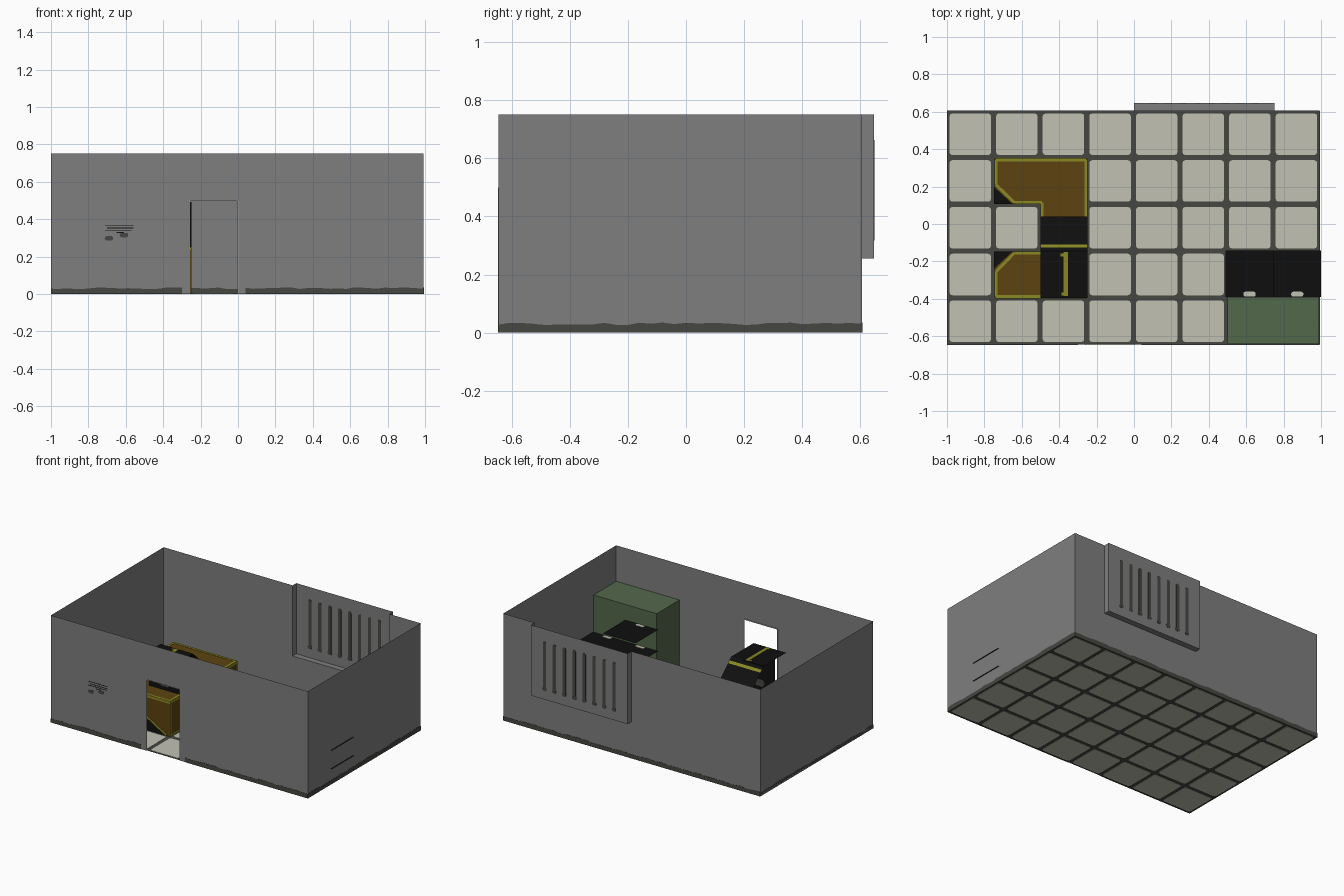
import bpy, math, random
from mathutils import Vector

if "Cube" in bpy.data.objects:
    bpy.data.objects.remove(bpy.data.objects["Cube"])

random.seed(4)


def mat(name, r, g, b):
    m = bpy.data.materials.new(name)
    lin = lambda c: ((c / 255 + 0.055) / 1.055) ** 2.4 if c > 10 else c / 255 / 12.92
    m.diffuse_color = (lin(r), lin(g), lin(b), 1)
    m.use_nodes = True
    m.node_tree.nodes["Principled BSDF"].inputs["Base Color"].default_value = m.diffuse_color
    return m


WALL = mat("wall_grey", 126, 126, 126)
DARK = mat("dark_grey", 70, 70, 65)
TILE = mat("pale_tile", 193, 193, 180)
BROWN = mat("brown_wood", 92, 66, 16)
YELLOW = mat("olive_yellow", 138, 136, 34)
GREEN = mat("cabinet_green", 84, 104, 76)
BLACK = mat("black", 15, 15, 15)


def mesh(name, verts, faces, m):
    me = bpy.data.meshes.new(name)
    me.from_pydata(verts, [], faces)
    me.materials.append(m)
    ob = bpy.data.objects.new(name, me)
    bpy.context.collection.objects.link(ob)
    return ob


def place(p, axis, d):
    """Put a 2D point on the plane at distance d along the given axis."""
    q = list(p)
    q.insert("xyz".index(axis), d)
    return tuple(q)


def sheet(name, a, b, axis, d, m):
    """Single rectangular face at right angles to an axis."""
    pts = [a, (b[0], a[1]), b, (a[0], b[1])]
    return mesh(name, [place(p, axis, d) for p in pts], [(0, 1, 2, 3)], m)


def prism(name, pts, axis, lo, hi, m):
    """Extruded 2D outline."""
    n = len(pts)
    v = [place(p, axis, lo) for p in pts] + [place(p, axis, hi) for p in pts]
    f = [tuple(range(n))[::-1], tuple(range(n, 2 * n))]
    f += [(i, (i + 1) % n, n + (i + 1) % n, n + i) for i in range(n)]
    ob = mesh(name, v, f, m)
    import bmesh
    bm = bmesh.new()
    bm.from_mesh(ob.data)
    bmesh.ops.recalc_face_normals(bm, faces=bm.faces)
    bm.to_mesh(ob.data)
    bm.free()
    return ob


def box(name, a, b, m):
    pts = [(a[0], a[1]), (b[0], a[1]), (b[0], b[1]), (a[0], b[1])]
    return prism(name, pts, "z", a[2], b[2], m)


def strip(name, p, q, w, axis, lo, hi, m):
    """Flat bar between two 2D points."""
    p, q = Vector(p), Vector(q)
    d = (q - p).normalized() * w / 2
    s = Vector((-d.y, d.x))
    return prism(name, [tuple(c) for c in (p + s, q + s, q - s, p - s)], axis, lo, hi, m)


def rounded(cx, cy, w, h, r, seg=3):
    pts = []
    for k, (sx, sy) in enumerate([(1, 1), (-1, 1), (-1, -1), (1, -1)]):
        for i in range(seg + 1):
            a = math.pi / 2 * (k + i / seg)
            pts.append((cx + sx * (w / 2 - r) + r * math.cos(a),
                        cy + sy * (h / 2 - r) + r * math.sin(a)))
    return pts


X0, X1, Y0, Y1, H = -1.0, 0.993, -0.645, 0.605, 0.75
YV = 0.646

# floor with pale tiles showing on both sides
sheet("floor_grout", (X0, Y0), (X1, Y1), "z", 0.002, DARK)
cw, ch = (X1 - X0) / 8, (Y1 - Y0) / 5
for i in range(8):
    for j in range(5):
        prism("floor_tile", rounded(X0 + cw * (i + .5), Y0 + ch * (j + .5), .222, .222, .015, 2),
              "z", 0, 0.004, TILE)

# thin walls, with a doorway in front and a vent opening behind
sheet("left_wall", (Y0, 0), (Y1, H), "x", X0, WALL)
sheet("right_wall", (Y0, 0), (Y1, H), "x", X1, WALL)
for a, b in [((X0, 0), (-.26, H)), ((-.26, .5), (0, H)), ((0, 0), (X1, H))]:
    sheet("front_wall", a, b, "y", Y0, WALL)
for a, b in [((X0, 0), (0, H)), ((0, 0), (.75, .255)), ((.75, 0), (X1, H))]:
    sheet("back_wall", a, b, "y", Y1, WALL)

# vent recess bulging out of the back wall
sheet("vent_panel", (0, .255), (.75, H), "y", YV, WALL)
sheet("vent_ledge", (0, Y1), (.75, YV), "z", .255, WALL)
for x in (0, .75):
    sheet("vent_side", (Y1, .255), (YV, H), "x", x, WALL)
for i in range(8):
    x = .106 + i * .077
    prism("vent_slot", rounded(x, .49, .024, .345, .0115), "y", YV - .002, YV + .002, DARK)
    prism("vent_slot_end", rounded(x, .33, .034, .028, .012), "y", YV - .0015, YV + .0015, DARK)


# ragged dark baseboards
def baseboard(a, b, axis, d):
    n = max(2, int((b - a) / .04))
    top = [(a + (b - a) * i / n, .03 + random.uniform(-.004, .005)) for i in range(n + 1)]
    prism("baseboard", [(a, 0)] + [(b, 0)] + top[::-1], axis, d - .0015, d + .0015, DARK)


baseboard(X0, -.3, "y", Y0)
baseboard(.04, X1, "y", Y0)
baseboard(X0, X1, "y", Y1)
baseboard(Y0, Y1, "x", X0 + .0015)
baseboard(Y0, Y1, "x", X1)

# pale door jambs
for x in (-.26, 0):
    box("door_jamb", (x - .003, Y0 - .001, 0), (x + .003, Y0 + .006, .5), TILE)
box("door_lintel", (-.26, Y0 - .001, .497), (0, Y0 + .006, .5), TILE)

# small notice on the front wall
for z, a, b in [(.367, -.71, -.56), (.352, -.7, -.56), (.34, -.71, -.57), (.328, -.65, -.61)]:
    strip("notice_line", (a, z), (b, z), .004, "y", Y0 - .001, Y0 + .001, BLACK)
for x, z, w in [(-.69, .298, .045), (-.61, .315, .045)]:
    prism("notice_blot", rounded(x, z, w, .024, .011), "y", Y0 - .001, Y0 + .001, DARK)

# U-shaped desk
DT, L, R, M, B, F = .25, -.745, -.25, -.5, .35, -.395
prism("desk_body", [(L, B), (R, B), (R, F), (L, F), (L, -.148), (M, -.148), (M, .108), (L, .108)],
      "z", .004, DT, BROWN)
# yellow edging on the desk top
e = .007
edge_runs = [
    [(M + e, .04), (M + e, .115), (-.64, .115), (L + e, .21), (L + e, B - e), (R - e, B - e), (R - e, F)],
    [(M, -.155), (-.64, -.155), (L + e, -.255), (L + e, F + e), (R, F + e)]]
for run in edge_runs:
    for p, q in zip(run, run[1:]):
        strip("desk_top_edging", p, q, .016, "z", DT - .002, DT + .002, YELLOW)
# dark cut corners on the desk top
for y in (.108, -.148):
    s = 1 if y > 0 else -1
    prism("desk_dark_corner", [(L - .003, y), (-.65, y), (L - .003, y + s * .09)], "z",
          DT - .002, DT + .003, BLACK)
# desk front and side panels: edging and dark lower corners
for x in (M, R):
    x0 = x - .25
    prism("desk_front_dark", [(max(x0, L), .005), (x - .03, .005), (max(x0, L), .13)], "y",
          F - .002, F + .002, BLACK)
    strip("desk_front_diagonal", (x0 + .008, .135), (x - .03, .01), .014, "y", F - .003, F + .002, YELLOW)
for z in (.012, DT - .008):
    strip("desk_side_edging", (F, z), (B, z), .016, "x", R - .002, R + .002, YELLOW)
    strip("desk_back_edging", (L, z), (R, z), .016, "y", B - .002, B + .002, YELLOW)
strip("desk_front_edging", (L, DT - .008), (R, DT - .008), .016, "y", F - .002, F + .002, YELLOW)
for y in (F + e, B - e):
    strip("desk_corner_edging", (y, .005), (y, DT), .016, "x", R - .002, R + .002, YELLOW)

# black hood above the desk: flat top, sloping sheet and upright sheet
xs = (-.5, -.248)
sheet("hood_top", (xs[0], F), (xs[1], -.145), "z", .492, BLACK)
mesh("hood_slope", [(xs[0], -.145, .49), (xs[1], -.145, .49), (xs[1], .04, .32), (xs[0], .04, .32)],
     [(0, 1, 2, 3)], BLACK)
sheet("hood_upright", (xs[0], DT), (xs[1], .492), "y", -.27, BLACK)
prism("hood_dial", rounded(-.38, .3, .08, .05, .02), "y", -.273, -.268, DARK)
strip("hood_stripe", (-.365, F + .01), (-.365, -.15), .024, "z", .490, .495, YELLOW)
for x, y in [(-.382, -.165), (-.375, -.375)]:
    box("hood_stripe_end", (x - .012, y - .008, .490), (x + .012, y + .008, .4945), YELLOW)
mesh("hood_slope_stripe", [(xs[0], -.125, .475), (xs[1], -.125, .475),
                           (xs[1], -.11, .461), (xs[0], -.11, .461)], [(0, 1, 2, 3)], YELLOW)

# green cabinet with black pulled-out trays
box("cabinet", (.5, Y0 + .003, .004), (.99, -.39, .5), GREEN)
for x, heights in [(.49, (.39, .24)), (.745, (.24, .11))]:
    for z in heights:
        sheet("cabinet_tray", (x, -.39), (x + .255, -.142), "z", z, BLACK)
        prism("tray_label", rounded(x + .128, -.375, .065, .026, .01), "z", z - .001, z + .002, TILE)
